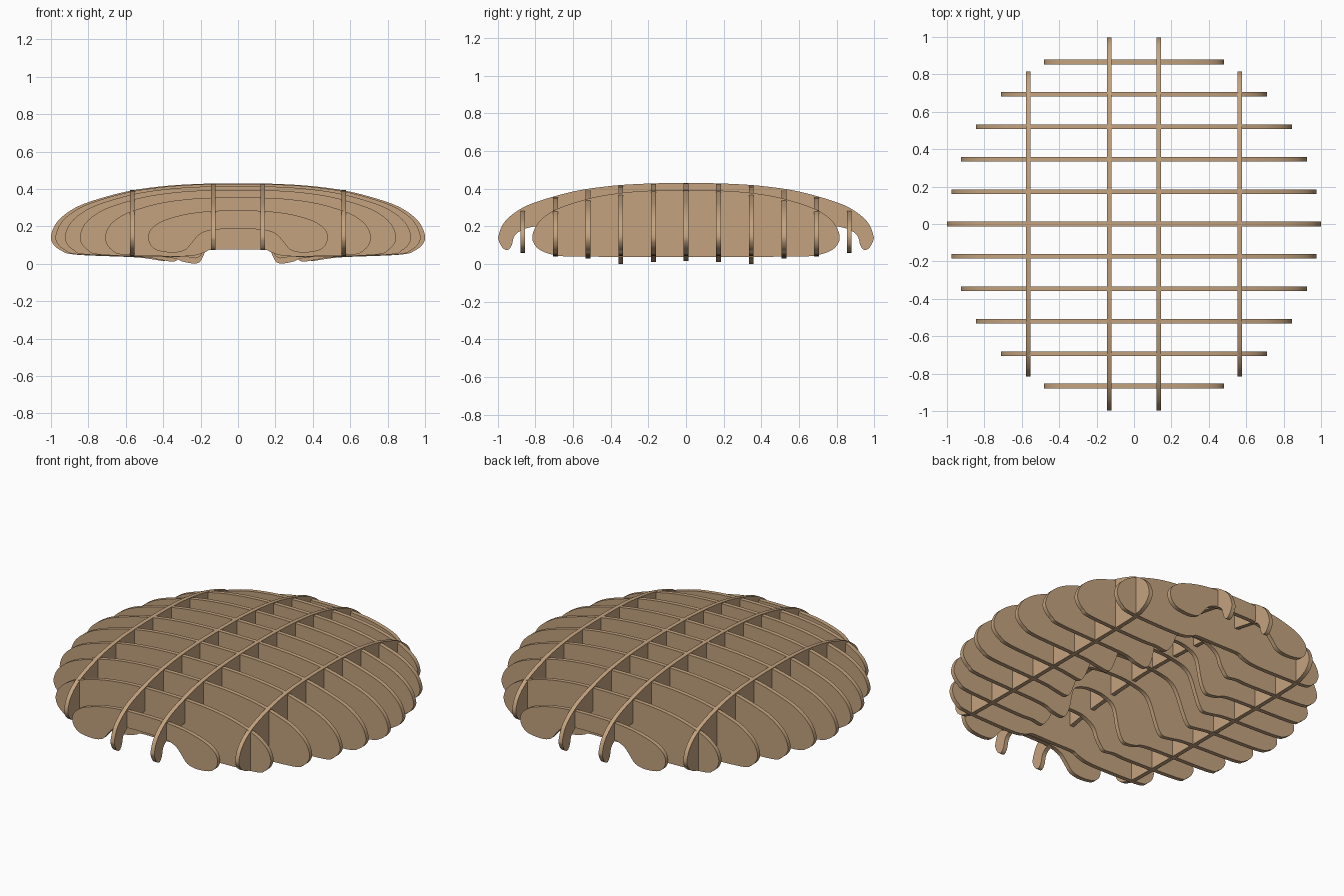
import bpy, bmesh
from mathutils import Vector

if "Cube" in bpy.data.objects:
    bpy.data.objects.remove(bpy.data.objects["Cube"], do_unlink=True)

wood = bpy.data.materials.new("tan_wood")
wood.use_nodes = True
TAN = (0.55, 0.365, 0.21, 1)
wood.diffuse_color = TAN
shader = wood.node_tree.nodes["Principled BSDF"]
shader.inputs["Base Color"].default_value = TAN
shader.inputs["Roughness"].default_value = 0.8

THICK = 0.025
RIM = 0.15   # height of the widest point
# Upper half profile: fraction of half width, fraction of rise above the rim
DOME = [(0, 1), (.2, .99), (.4, .945), (.6, .84), (.8, .64), (.9, .47), (.97, .25), (1, 0)]
# Rounded lower edge: fraction of half width, fraction of drop below the rim
EDGE = [(.99, .38), (.95, .7), (.87, .92)]


def smooth(points, steps=6):
    """Catmull-Rom samples through the points of an open path."""
    pts = [Vector(p) for p in points]
    ext = [Vector((-pts[1].x, pts[1].y))] + pts + [Vector((-pts[-2].x, pts[-2].y))]
    out = []
    for a, b, c, d in zip(ext, ext[1:], ext[2:], ext[3:]):
        for i in range(steps):
            t = i / steps
            out.append(b + (c - a) * (t / 2) + (2*a - 5*b + 4*c - d) * (t*t / 2)
                       + (3*b - a - 3*c + d) * (t**3 / 2))
    return out + [pts[-1]]


def rib(name, along_x, offset, half, top, under, bottom=None):
    """Flat plate with a mirrored outline; under runs from the edge to the centre."""
    path = [(u * half, RIM + v * (top - RIM)) for u, v in DOME]
    if bottom is not None:
        path += [(u * half, RIM - v * (RIM - bottom)) for u, v in EDGE]
    side = smooth(path + under)
    outline = side + [Vector((-p.x, p.y)) for p in reversed(side[1:-1])]
    bm = bmesh.new()
    shift = offset - THICK / 2
    place = (lambda p: (p.x, shift, p.y)) if along_x else (lambda p: (shift, p.x, p.y))
    face = bm.faces.new([bm.verts.new(place(p)) for p in outline])
    new = bmesh.ops.extrude_face_region(bm, geom=[face])["geom"]
    move = (0, THICK, 0) if along_x else (THICK, 0, 0)
    bmesh.ops.translate(bm, verts=[g for g in new if isinstance(g, bmesh.types.BMVert)], vec=move)
    bmesh.ops.recalc_face_normals(bm, faces=bm.faces)
    mesh = bpy.data.meshes.new(name)
    bm.to_mesh(mesh)
    bm.free()
    mesh.materials.append(wood)
    obj = bpy.data.objects.new(name, mesh)
    bpy.context.collection.objects.link(obj)
    bpy.ops.object.select_all(action='DESELECT')
    obj.select_set(True)
    bpy.context.view_layer.objects.active = obj
    bpy.ops.object.shade_smooth_by_angle()


def hollow(width, lip, roof):
    """Underside with a lip beside a central arch."""
    return [(width + .2, .035), (width + .1, lip + .008), (width + .03, lip),
            (width, lip + .03), (width - .02, .09), (width * .75, roof - .05),
            (width * .4, roof - .01), (0, roof)]


# Cross ribs: distance from centre, half width, top, bottom edge, underside
CROSS = [
    (0, 1.0, .43, .04, hollow(.36, .016, .28)),
    (.173, .975, .427, .04, hollow(.31, .012, .27)),
    (.347, .925, .415, .04, hollow(.19, .002, .25)),
    (.52, .845, .395, .04, hollow(.19, .03, .2)),
    (.693, .71, .355, .04, [(.4, .04), (.25, .042), (.18, .06), (.14, .075), (0, .075)]),
    (.866, .48, .285, .06, [(.34, .06), (.28, .075), (.24, .12), (.2, .16), (.13, .182), (0, .185)]),
]
for i, (y, half, top, bottom, under) in enumerate(CROSS):
    for label, s in (("front", -1), ("back", 1)):
        if y == 0 and s == 1:
            continue
        name = "cross_rib_middle" if y == 0 else f"cross_rib_{label}_{i}"
        rib(name, True, s * y, half, top, under, bottom)

# Long ribs: the inner pair end in hooks, the outer pair have a flat base
HOOK = [(.99, .115), (.97, .083), (.945, .075), (.925, .1), (.91, .15),
        (.87, .18), (.8, .2), (.5, .25), (0, .28)]
for label, s in (("right", -1), ("left", 1)):
    rib(f"inner_long_rib_{label}", False, s * .132, .995, .43, HOOK)
    rib(f"outer_long_rib_{label}", False, s * .565, .815, .393, [(.6, .04), (0, .038)], .042)
